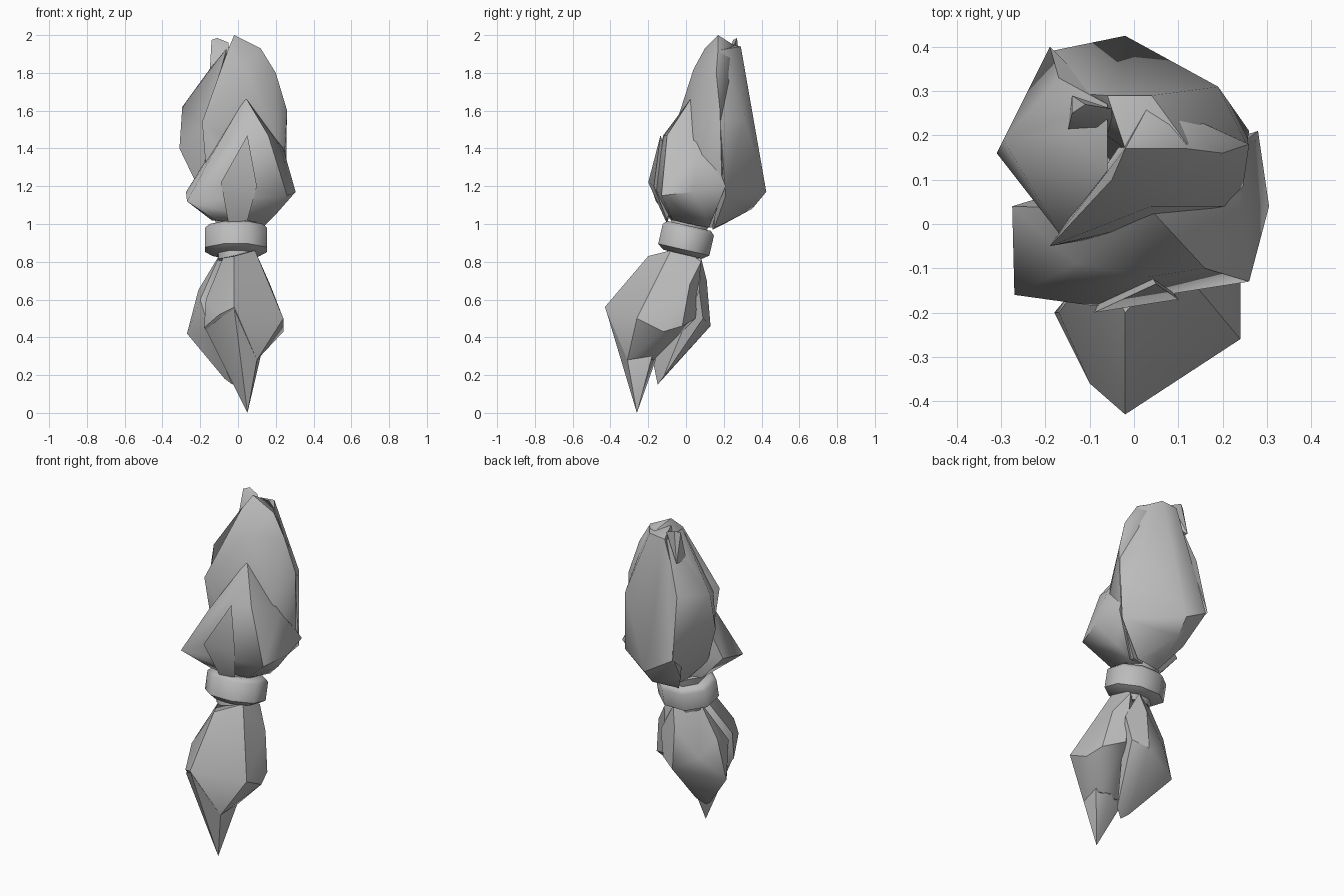
import bpy, bmesh, math
from mathutils import Matrix

grey = bpy.data.materials.new("hair grey")
grey.diffuse_color = (0.5, 0.5, 0.5, 1)


def finish(name, bm, angle):
    bmesh.ops.recalc_face_normals(bm, faces=bm.faces)
    mesh = bpy.data.meshes.new(name)
    bm.to_mesh(mesh)
    bm.free()
    mesh.materials.append(grey)
    obj = bpy.data.objects.new(name, mesh)
    bpy.context.collection.objects.link(obj)
    bpy.ops.object.select_all(action='DESELECT')
    obj.select_set(True)
    bpy.context.view_layer.objects.active = obj
    bpy.ops.object.shade_smooth_by_angle(angle=math.radians(angle))


def lock(name, *corners, angle=42):
    """Faceted lock of hair wrapped tightly around its corner points."""
    bm = bmesh.new()
    for c in corners:
        bm.verts.new(c)
    out = bmesh.ops.convex_hull(bm, input=bm.verts)
    loose = set(out["geom_interior"]) | set(out["geom_unused"])
    bmesh.ops.delete(bm, geom=[v for v in loose if isinstance(v, bmesh.types.BMVert)],
                     context='VERTS')
    finish(name, bm, angle)


def lathe(name, profile, sides, squash, matrix):
    """Closed turned shape from (radius, height) points."""
    bm = bmesh.new()
    rings = [[bm.verts.new((r * math.cos(math.tau * (i + .5) / sides),
                            squash * r * math.sin(math.tau * (i + .5) / sides), z))
              for i in range(sides)] for r, z in profile]
    for a, b in zip(rings, rings[1:]):
        for i in range(sides):
            j = (i + 1) % sides
            bm.faces.new((a[i], a[j], b[j], b[i]))
    bm.faces.new(rings[0])
    bm.faces.new(rings[-1])
    bmesh.ops.transform(bm, matrix=matrix, verts=bm.verts)
    finish(name, bm, 52)


# Tilted hair band and the gathered hair running through it
tilt = Matrix.Translation((-0.01, 0, 0.915)) @ Matrix.Rotation(math.radians(-13), 4, 'X')
lathe("hair_band", [(.135, -.077), (.177, -.052), (.177, .055), (.15, .077)], 8, .85, tilt)
lathe("gathered_neck", [(.10, -.11), (.12, .12)], 8, .9, tilt)

# Upper locks
lock("upper_right_lock",
     (-.02, .17, 2.0), (.12, .17, 1.93), (.04, .28, 1.93), (-.05, .10, 1.93),
     (.20, .16, 1.80), (.26, .18, 1.60), (.04, .04, 1.82),
     (-.19, -.05, 1.54), (-.17, -.02, 1.30), (.05, .03, 1.50), (.20, .04, 1.47),
     (.24, .04, 1.25), (.25, .19, 1.20), (.12, .14, .98),
     (.10, .00, 1.00), (-.08, .08, 1.00), angle=50)
lock("upper_back_lock",
     (-.02, .425, 1.17), (-.02, .35, 1.08), (.02, .22, 1.01), (-.05, .14, .97),
     (.10, .15, .98), (.26, .21, 1.15), (.255, .18, 1.55), (.19, .31, 1.55),
     (.12, .18, 1.92), (-.02, .37, 1.48), (-.19, .39, 1.27), (-.14, .25, 1.10),
     (-.06, .29, 1.93), (.04, .29, 1.94), (-.02, .17, 1.96), (-.20, .30, 1.50), angle=50)
lock("upper_left_lock",
     (-.31, .16, 1.40), (-.295, .19, 1.62), (-.23, .10, 1.24), (-.18, .05, 1.13),
     (-.19, .40, 1.27), (-.17, .33, 1.62), (-.15, .21, 1.82), (-.06, .12, 1.93),
     (-.06, .27, 1.92), (-.17, -.02, 1.52), (-.06, .10, 1.00), (-.06, .20, 1.03))
lock("upper_left_tip",
     (-.14, .25, 1.975), (-.11, .27, 1.985), (-.05, .26, 1.96), (-.15, .21, 1.80),
     (-.14, .29, 1.80), (-.05, .20, 1.85))
lock("front_skirt_lock",
     (-.27, -.16, 1.12), (-.275, .04, 1.17), (-.09, -.185, 1.20), (.08, -.15, 1.20),
     (.26, -.13, 1.15), (.305, .04, 1.17), (.28, .21, 1.20), (.24, .06, 1.40),
     (.16, -.10, 1.47), (.04, .03, 1.67), (-.13, -.09, 1.38), (.03, -.12, 1.47),
     (.20, .10, 1.05), (.13, .12, .98), (.11, -.07, 1.02), (-.12, -.08, 1.02),
     (-.14, .05, 1.02), angle=55)
lock("front_small_lock",
     (-.09, -.20, 1.22), (.05, -.135, 1.47), (.10, -.17, 1.20), (.05, -.10, 1.02),
     (-.05, -.10, 1.00), (0, -.05, 1.20))

# Lower locks
lock("lower_front_lock",
     (-.02, -.43, .56), (-.02, -.20, .83), (.08, .03, .84), (.09, -.08, .86),
     (-.08, -.08, .82), (.24, -.26, .50), (.24, -.12, .43), (.21, -.02, .46),
     (.17, .02, .68), (.09, .08, .80), (.10, .05, .50), (-.18, -.20, .45),
     (-.17, -.20, .60), (-.10, -.36, .52), (.10, -.31, .28), (.10, -.17, .28),
     (-.03, -.18, .28))
lock("lower_front_tip",
     (.05, -.26, .0), (-.02, -.425, .55), (.10, -.31, .28), (.12, -.18, .30),
     (-.10, -.355, .50), (-.17, -.20, .44), (.04, -.16, .28))
lock("lower_back_left_lock",
     (-.27, .00, .42), (-.21, .00, .65), (-.09, .00, .85), (.03, .08, .82),
     (-.03, -.15, .15), (-.07, -.13, .18), (.02, -.12, .19), (.00, .13, .46),
     (.00, .11, .70), (-.14, -.20, .40), (.09, .09, .50), (-.20, -.12, .60),
     (.12, .07, .65), (-.14, .08, .55), angle=35)
